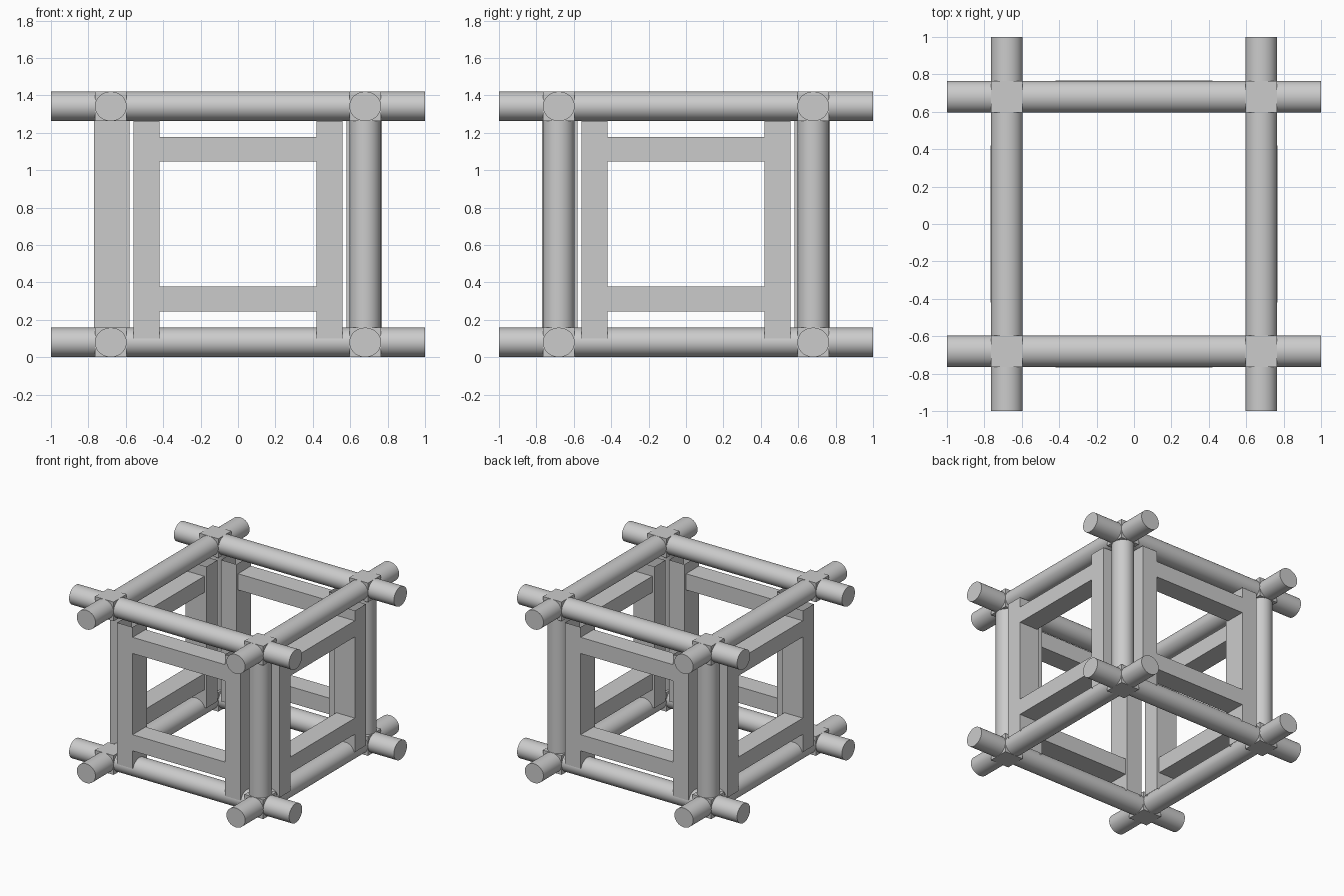
import bpy, bmesh
from math import pi
from mathutils import Matrix, Vector

if "Cube" in bpy.data.objects:
    bpy.data.objects.remove(bpy.data.objects["Cube"])

grey = bpy.data.materials.new("plain_grey")
grey.use_nodes = True
grey.diffuse_color = (0.6, 0.6, 0.6, 1)
grey.node_tree.nodes["Principled BSDF"].inputs["Base Color"].default_value = (0.6, 0.6, 0.6, 1)

C = 0.68             # distance of the log axes from the centre
R, RZ = 0.085, 0.079  # log half width and half height
LOW, HIGH = 0.079, 1.341


def finish(name, bm, smooth=False):
    mesh = bpy.data.meshes.new(name)
    bm.to_mesh(mesh)
    bm.free()
    mesh.materials.append(grey)
    obj = bpy.data.objects.new(name, mesh)
    bpy.context.collection.objects.link(obj)
    if smooth:
        bpy.ops.object.select_all(action='DESELECT')
        obj.select_set(True)
        bpy.context.view_layer.objects.active = obj
        bpy.ops.object.shade_smooth_by_angle()
    return obj


def box(name, lo, hi, turn=Matrix(), open_ends=False):
    lo, hi = Vector(lo), Vector(hi)
    bm = bmesh.new()
    place = turn @ Matrix.Translation((lo + hi) / 2) @ Matrix.Diagonal((*(hi - lo), 1))
    bmesh.ops.create_cube(bm, size=1, matrix=place)
    if open_ends:
        bm.normal_update()
        ends = [f for f in bm.faces if abs(f.normal.z) > 0.9]
        bmesh.ops.delete(bm, geom=ends, context='FACES_ONLY')
    return finish(name, bm)


def rod(name, length, place):
    bm = bmesh.new()
    bmesh.ops.create_cone(bm, cap_ends=True, segments=40, radius1=R, radius2=R,
                          depth=length, matrix=place)
    return finish(name, bm, True)


sides = ["front", "left", "back", "right"]
for i, side in enumerate(sides):
    turn = Matrix.Rotation(i * pi / 2, 4, 'Z')

    # Horizontal logs, slightly flattened
    for level, z in (("lower", LOW), ("upper", HIGH)):
        rod(f"{side}_{level}_log", 2,
            turn @ Matrix.Translation((0, -C, z)) @ Matrix.Diagonal((1, 1, RZ / R, 1))
            @ Matrix.Rotation(pi / 2, 4, 'Y'))
        # Corner block where two logs cross
        box(f"{side}_{level}_corner_block", (C - R, -C - R, z - RZ),
            (C + R, -C + R, z + RZ), turn)

    # Round corner posts; the front right corner has none
    if side != "right":
        rod(f"{side}_corner_post", HIGH - LOW,
            turn @ Matrix.Translation((C, -C, (LOW + HIGH) / 2)))

    # Hollow upright boards of the panel frame, open at both ends
    for name, x in (("a", -0.56), ("b", 0.42)):
        box(f"{side}_stile_{name}", (x, -0.77, 0.1), (x + 0.14, -0.58, HIGH - RZ),
            turn, open_ends=True)

    # Rails between the uprights
    for name, z in (("lower", 0.245), ("upper", 1.045)):
        box(f"{side}_{name}_rail", (-0.42, -0.768, z), (0.42, -0.6, z + 0.133), turn)
